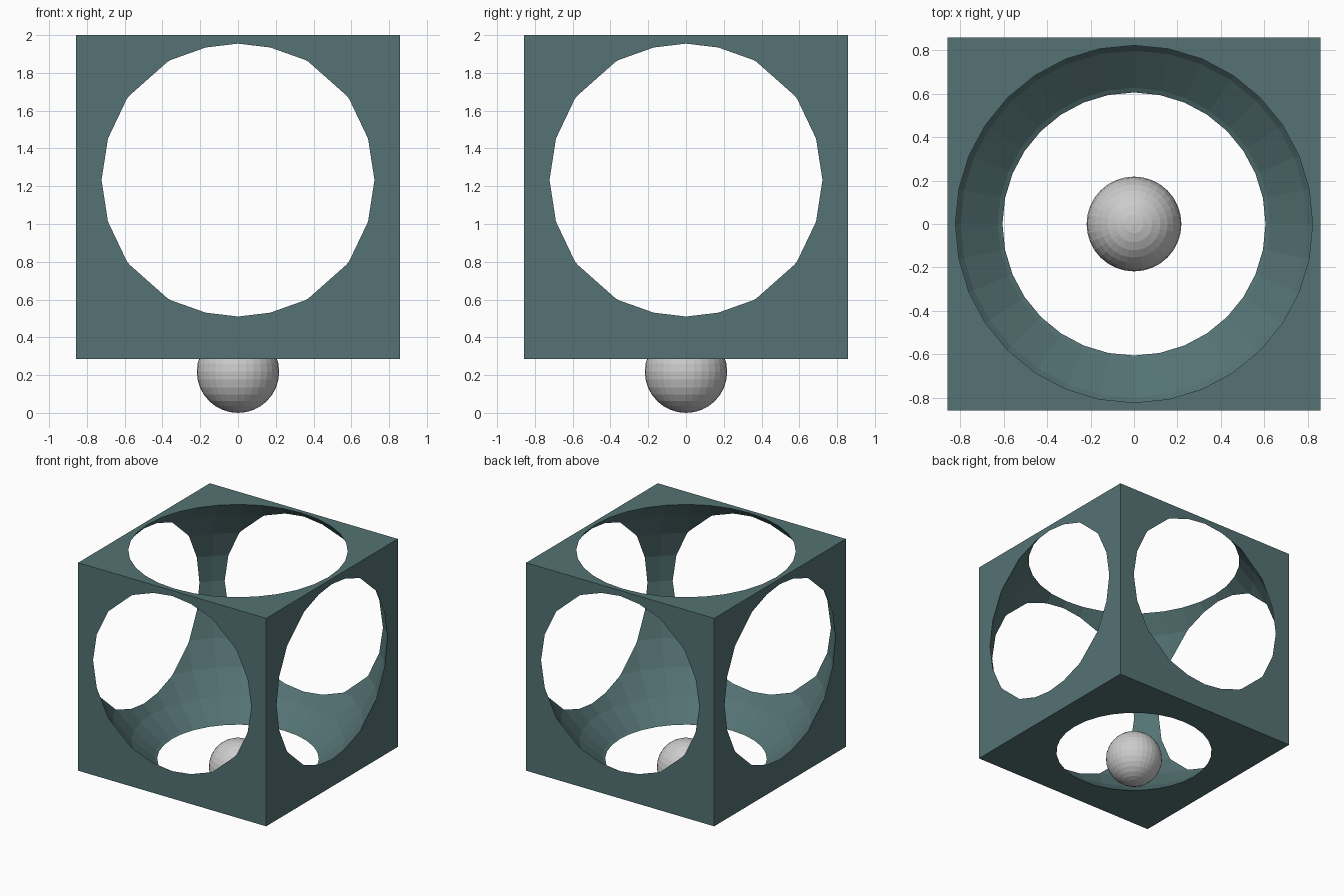
import bpy

if "Cube" in bpy.data.objects:
    bpy.data.objects.remove(bpy.data.objects["Cube"])

HALF = 0.858          # half the cube's side
CUBE_Z = 2.0 - HALF   # cube centre height


def ball(name, radius, z):
    bpy.ops.mesh.primitive_uv_sphere_add(segments=32, ring_count=16, radius=radius, location=(0, 0, z))
    obj = bpy.context.object
    obj.name = name
    return obj


# Small ball under the frame
ball("base_ball", 0.218, 0.218)

# Cube shell
bpy.ops.mesh.primitive_cube_add(size=2 * HALF, location=(0, 0, CUBE_Z))
frame = bpy.context.object
frame.name = "cube_frame"

# Large faceted sphere, slightly above centre, opens all six faces
cutter = ball("hollow_cutter", 1.127, 1.2325)
cutter.hide_render = True
mod = frame.modifiers.new("hollow", 'BOOLEAN')
mod.operation = 'DIFFERENCE'
mod.solver = 'EXACT'
mod.object = cutter
bpy.context.view_layer.objects.active = frame
bpy.ops.object.modifier_apply(modifier=mod.name)
bpy.data.objects.remove(cutter, do_unlink=True)

# Dark teal colour
mat = bpy.data.materials.new("dark_teal")
mat.diffuse_color = (0.09, 0.17, 0.175, 1)
mat.use_nodes = True
mat.node_tree.nodes["Principled BSDF"].inputs["Base Color"].default_value = mat.diffuse_color
frame.data.materials.clear()
frame.data.materials.append(mat)
